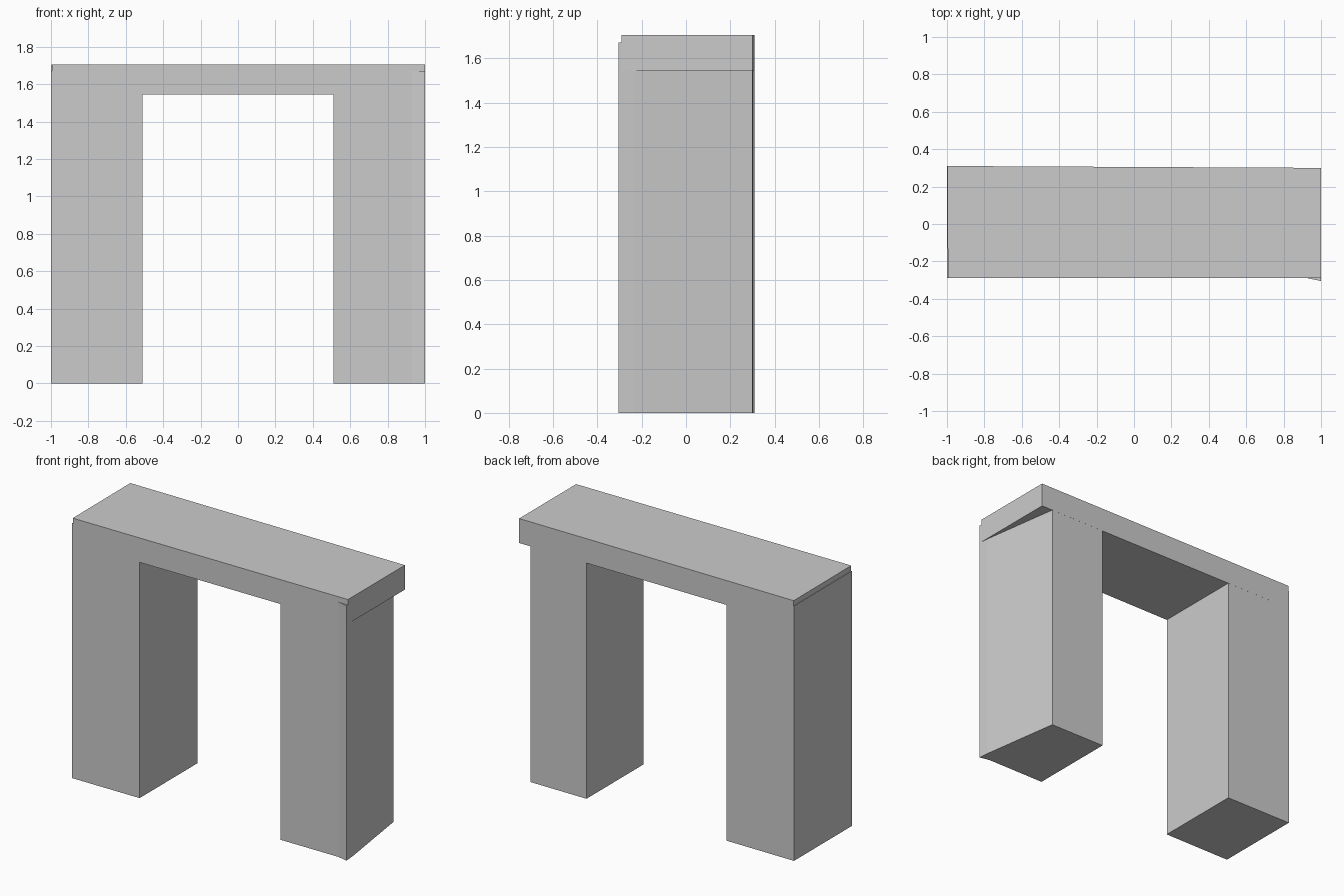
import bpy
import bmesh

cube = bpy.data.objects.get("Cube")
if cube:
    bpy.data.objects.remove(cube, do_unlink=True)

# Single plain stone colour
stone = bpy.data.materials.new("light_grey_stone")
stone.use_nodes = True
grey = (0.6, 0.6, 0.6, 1)
stone.diffuse_color = grey
stone.node_tree.nodes["Principled BSDF"].inputs["Base Color"].default_value = grey


def prism(name, footprint, bottom, top):
    """Extrude a counter-clockwise footprint straight up."""
    bm = bmesh.new()
    face = bm.faces.new([bm.verts.new((x, y, bottom)) for x, y in footprint])
    up = bmesh.ops.extrude_face_region(bm, geom=[face])["geom"]
    for v in up:
        if isinstance(v, bmesh.types.BMVert):
            v.co.z = top
    bmesh.ops.recalc_face_normals(bm, faces=bm.faces)
    mesh = bpy.data.meshes.new(name)
    bm.to_mesh(mesh)
    bm.free()
    mesh.materials.append(stone)
    obj = bpy.data.objects.new(name, mesh)
    bpy.context.scene.collection.objects.link(obj)
    return obj


opening = 0.51
front = -0.29
pillar_top = 1.67

# Left and right here follow the model: its left is +x
# Tapered pillar with a small flare at its front outer corner
prism("left_pillar",
      [(opening, front), (0.93, front), (1, -0.305), (0.995, -0.235),
       (0.917, 0.3), (opening, 0.302)],
      0, pillar_top)

# Straight pillar
prism("right_pillar",
      [(-1, front), (-opening, front), (-opening, 0.307), (-1, 0.31)],
      0, pillar_top)

# Slightly skewed slab across both pillars
prism("lintel",
      [(-0.995, front), (1, front), (1, 0.3), (-0.998, 0.31)],
      1.545, 1.705)
